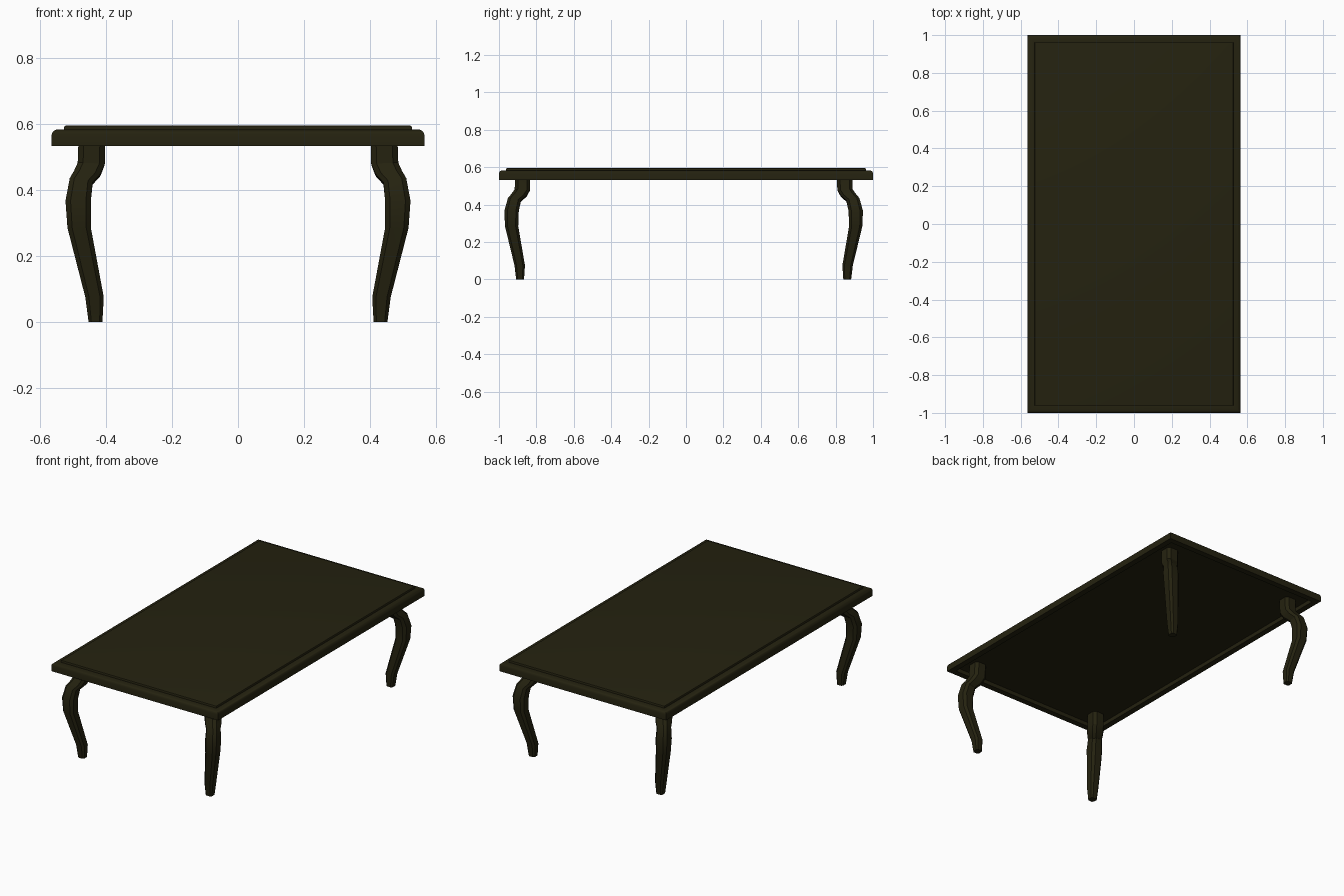
import bpy, bmesh, math

if "Cube" in bpy.data.objects:
    bpy.data.objects.remove(bpy.data.objects["Cube"])

mat = bpy.data.materials.new("dark olive wood")
mat.diffuse_color = (0.018, 0.016, 0.005, 1)
mat.use_nodes = True
mat.node_tree.nodes["Principled BSDF"].inputs["Base Color"].default_value = mat.diffuse_color


def loft(name, rings):
    """Skin a stack of equal-length point rings and cap both ends."""
    bm = bmesh.new()
    loops = [[bm.verts.new(p) for p in ring] for ring in rings]
    n = len(loops[0])
    for a, b in zip(loops, loops[1:]):
        for i in range(n):
            j = (i + 1) % n
            bm.faces.new((a[i], a[j], b[j], b[i]))
    bm.faces.new(loops[0])
    bm.faces.new(loops[-1])
    bmesh.ops.recalc_face_normals(bm, faces=bm.faces)
    me = bpy.data.meshes.new(name)
    bm.to_mesh(me)
    bm.free()
    me.materials.append(mat)
    ob = bpy.data.objects.new(name, me)
    bpy.context.collection.objects.link(ob)
    bpy.ops.object.select_all(action='DESELECT')
    bpy.context.view_layer.objects.active = ob
    ob.select_set(True)
    bpy.ops.object.shade_smooth_by_angle(angle=math.radians(30))
    return ob


# Table top: recessed underside, rounded rim and raised panel (inset, z)
profile = [(0.036, 0.558), (0.036, 0.533), (0, 0.533), (0, 0.566), (0.003, 0.575),
           (0.008, 0.580), (0.016, 0.583), (0.038, 0.583), (0.038, 0.590),
           (0.040, 0.594), (0.044, 0.595)]


def rectangle(inset, z):
    x, y = 0.565 - inset, 1 - inset
    return [(-x, -y, z), (x, -y, z), (x, y, z), (-x, y, z)]


loft("table_top", [rectangle(i, z) for i, z in profile])

# Cabriole legs: inner x, inner z, outer x, outer z, extra splay along y
stations = [(0.402, 0.565, 0.483, 0.565, 0), (0.404, 0.475, 0.486, 0.483, 0),
            (0.417, 0.440, 0.497, 0.460, 0.006), (0.441, 0.413, 0.510, 0.438, 0.012),
            (0.446, 0.367, 0.523, 0.367, 0.018), (0.446, 0.285, 0.517, 0.285, 0.021),
            (0.407, 0.075, 0.463, 0.075, 0.024), (0.411, 0, 0.453, 0, 0.025)]
# Square section with chamfered corners
C = 0.6
section = [(1, -C), (1, C), (C, 1), (-C, 1), (-1, C), (-1, -C), (-C, -1), (C, -1)]


def leg_pair(name, side, offset):
    rings = []
    for xi, zi, xo, zo, splay in stations:
        c, h = (xi + xo) / 2, (xo - xi) / 2
        z, tilt = (zi + zo) / 2, (zo - zi) / 2
        rings.append([(c + h * u, side * (c + h * v + offset + splay),
                       z + tilt * (u + v) / 2) for u, v in section])
    ob = loft(name, rings)
    ob.modifiers.new("mirror", 'MIRROR').use_axis[0] = True


leg_pair("front_legs", -1, 0.430)
leg_pair("back_legs", 1, 0.405)
